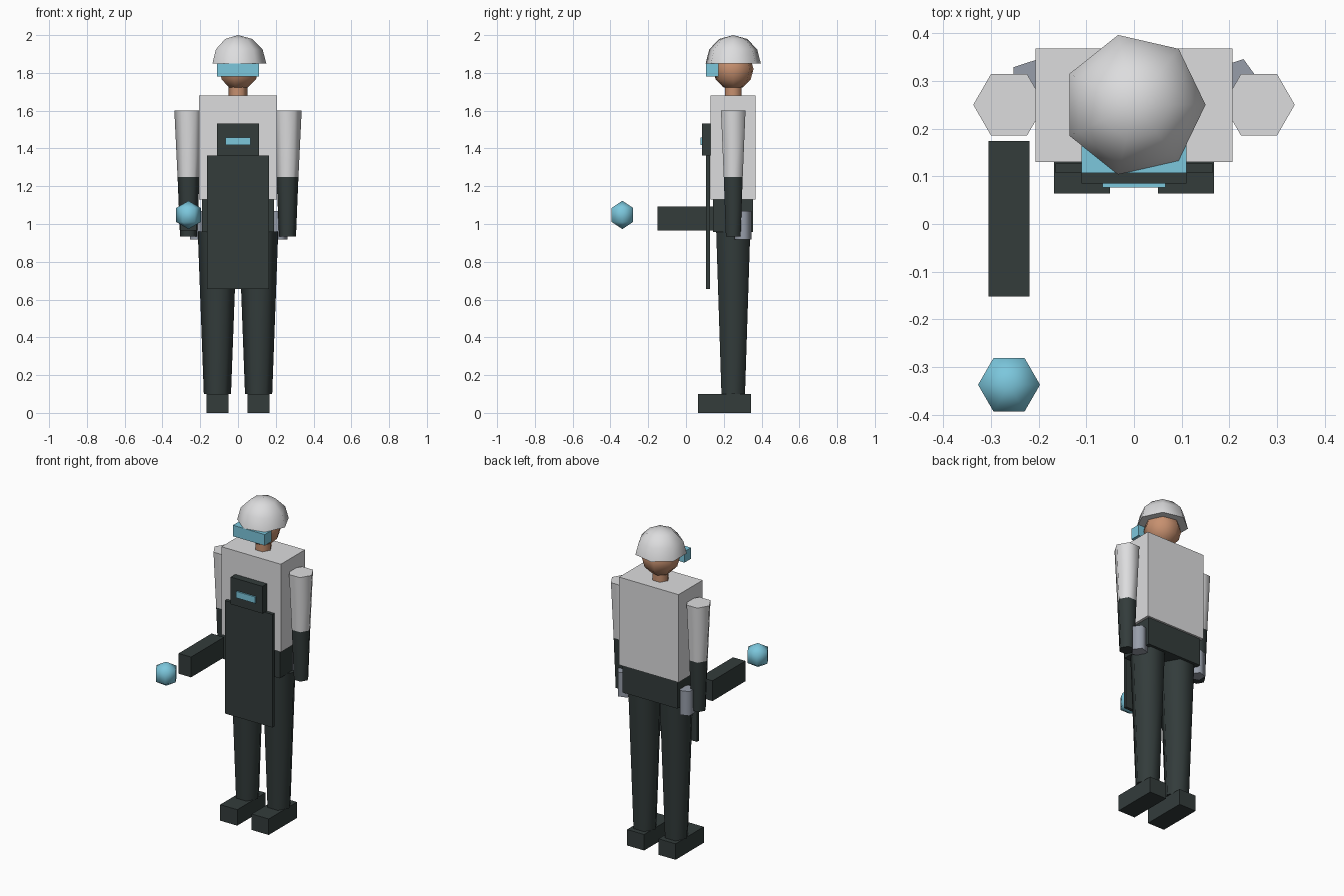
import bpy
import bmesh
from math import sin, cos, pi, radians

cube = bpy.data.objects.get("Cube")
if cube:
    bpy.data.objects.remove(cube, do_unlink=True)


def material(name, rgb):
    m = bpy.data.materials.new(name)
    m.use_nodes = True
    m.diffuse_color = (*rgb, 1)
    m.node_tree.nodes["Principled BSDF"].inputs["Base Color"].default_value = (*rgb, 1)
    return m


LIGHT = material("light grey", (0.72, 0.72, 0.73))
DARK = material("charcoal green", (0.033, 0.045, 0.044))
BLUE = material("sky blue", (0.2, 0.57, 0.72))
SKIN = material("skin", (0.57, 0.28, 0.16))
STEEL = material("steel grey", (0.31, 0.34, 0.4))


def finish(bm, name, mat, smooth=False):
    bmesh.ops.recalc_face_normals(bm, faces=bm.faces)
    mesh = bpy.data.meshes.new(name)
    bm.to_mesh(mesh)
    bm.free()
    mesh.materials.append(mat)
    obj = bpy.data.objects.new(name, mesh)
    bpy.context.collection.objects.link(obj)
    if smooth:
        bpy.ops.object.select_all(action='DESELECT')
        obj.select_set(True)
        bpy.context.view_layer.objects.active = obj
        bpy.ops.object.shade_smooth_by_angle(angle=radians(80))


def box(name, mat, xs, ys, zs):
    """Box given by its extents along each axis."""
    bm = bmesh.new()
    bmesh.ops.create_cube(bm, size=1)
    for v in bm.verts:
        v.co = [s[0] if c < 0 else s[1] for c, s in zip(v.co, (xs, ys, zs))]
    finish(bm, name, mat)


def lathe(name, mat, x, y, sides, profile):
    """Closed turned shape from (radius, height) pairs, first corner on +x."""
    bm = bmesh.new()
    rings = []
    for r, z in profile:
        n = sides if r > 1e-4 else 1
        rings.append([bm.verts.new((x + r * cos(2 * pi * i / sides),
                                    y + r * sin(2 * pi * i / sides), z))
                      for i in range(n)])
    for low, high in zip(rings, rings[1:]):
        for i in range(sides):
            j = (i + 1) % sides
            corners = [low[i % len(low)], low[j % len(low)],
                       high[j % len(high)], high[i % len(high)]]
            bm.faces.new(list(dict.fromkeys(corners)))
    for ring in (rings[0], rings[-1]):
        if len(ring) > 1:
            bm.faces.new(ring)
    finish(bm, name, mat, smooth=True)


def arc(radius, z, start, stops):
    """Ball profile from a starting latitude in degrees up to the top pole."""
    angles = [radians(start + (90 - start) * i / stops) for i in range(stops + 1)]
    return [(radius * cos(a), z + radius * sin(a)) for a in angles]


Y = 0.25  # body axis

# Body
box("torso", LIGHT, (-0.206, 0.206), (0.13, 0.368), (1.13, 1.68))
box("hips", DARK, (-0.19, 0.19), (0.142, 0.356), (0.957, 1.13))
lathe("neck", SKIN, 0, Y, 6, [(0.05, 1.66), (0.05, 1.76)])
lathe("head", SKIN, 0, Y, 7, arc(0.11, 1.82, -90, 6))

# Headgear
lathe("helmet", LIGHT, 0, Y, 7, arc(0.15, 1.85, 0, 3))
box("visor", BLUE, (-0.11, 0.11), (0.107, 0.172), (1.78, 1.849))

# Apron and chest unit
box("apron", DARK, (-0.165, 0.165), (0.107, 0.127), (0.655, 1.363))
box("chest_unit", DARK, (-0.11, 0.11), (0.085, 0.13), (1.363, 1.533))
box("chest_display", BLUE, (-0.066, 0.066), (0.076, 0.085), (1.418, 1.458))

# Limbs and belt canisters, mirrored
for side, s in (("right", -1), ("left", 1)):
    lathe(side + "_upper_arm", LIGHT, s * 0.262, Y, 6, [(0.058, 1.25), (0.075, 1.6)])
    lathe(side + "_forearm", DARK, s * 0.262, Y, 6, [(0.045, 0.935), (0.058, 1.25)])
    lathe(side + "_leg", DARK, s * 0.109, Y, 6, [(0.072, 0.1), (0.104, 0.96)])
    lathe(side + "_canister", STEEL, s * 0.215, 0.301, 5, [(0.047, 0.918), (0.047, 1.07)])
    box(side + "_boot", DARK, sorted((s * 0.05, s * 0.168)), (0.064, 0.343), (0, 0.1))

# Hand tool and the ball floating ahead of it
box("hand_tool", DARK, (-0.305, -0.219), (-0.152, 0.174), (0.966, 1.093))
lathe("floating_ball", BLUE, -0.262, -0.337, 6, arc(0.075, 1.048, -90, 3))
